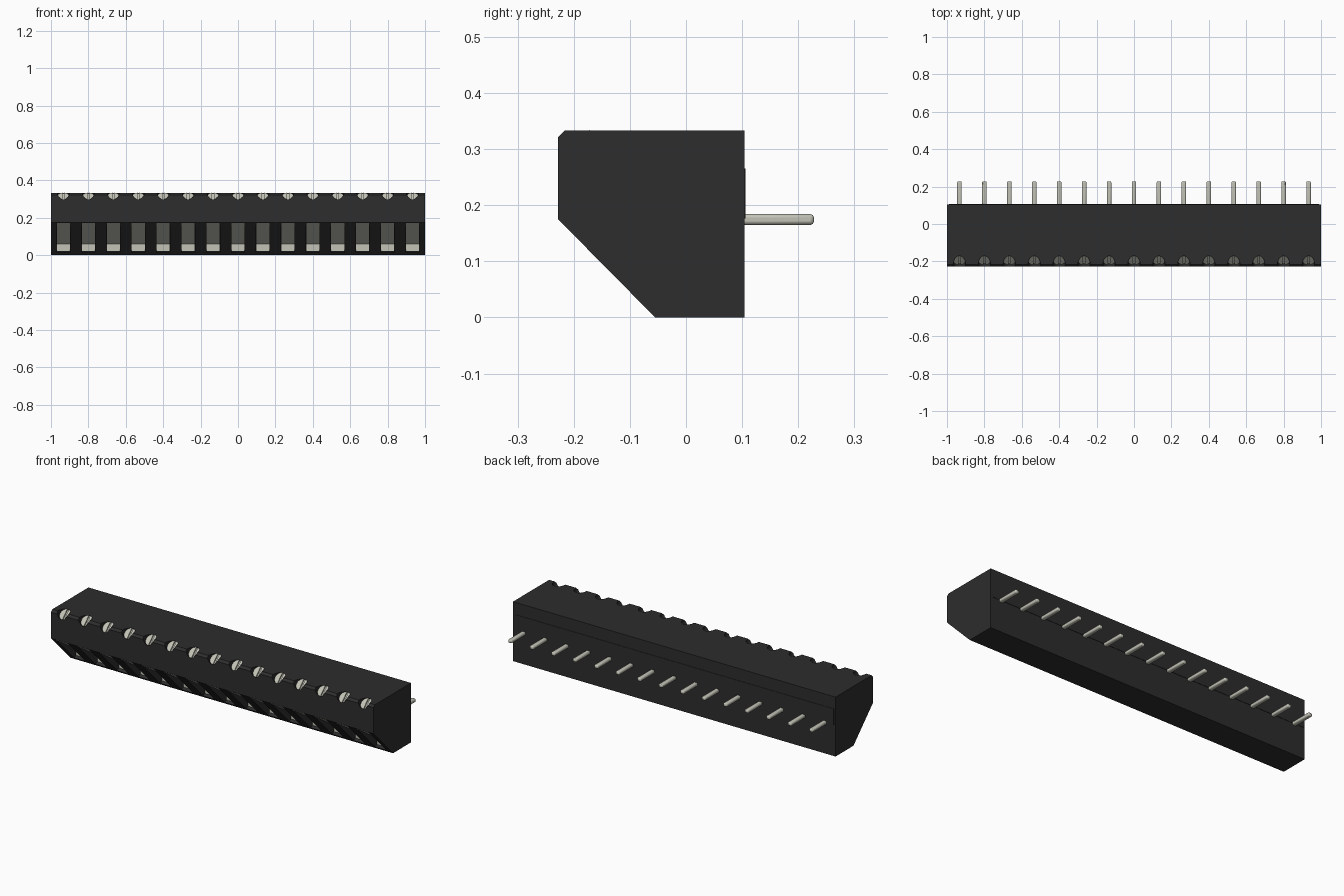
import bpy, bmesh, math
from mathutils import Matrix, Vector

if "Cube" in bpy.data.objects:
    bpy.data.objects.remove(bpy.data.objects["Cube"], do_unlink=True)

COUNT = 15
PITCH = 2 / COUNT
XS = [(i - (COUNT - 1) / 2) * PITCH for i in range(COUNT)]
TILT = Matrix.Rotation(math.radians(45), 4, 'X')   # local +z faces up and forward
SCREW_Y, SCREW_Z, SCREW_R = -0.195, 0.311, 0.033


def material(name, rgb, rough):
    m = bpy.data.materials.new(name)
    m.use_nodes = True
    m.diffuse_color = (*rgb, 1)
    bsdf = next(n for n in m.node_tree.nodes if n.type == 'BSDF_PRINCIPLED')
    bsdf.inputs["Base Color"].default_value = (*rgb, 1)
    bsdf.inputs["Roughness"].default_value = rough
    return m


BLACK = material("black plastic", (0.026, 0.026, 0.026), 0.6)
METAL = material("tinned metal", (0.54, 0.54, 0.47), 0.5)


def finish(bm, name, mat):
    bmesh.ops.recalc_face_normals(bm, faces=bm.faces)
    me = bpy.data.meshes.new(name)
    bm.to_mesh(me)
    bm.free()
    me.materials.append(mat)
    ob = bpy.data.objects.new(name, me)
    bpy.context.collection.objects.link(ob)
    return ob


def prism(bm, points, vec):
    """Closed solid from a planar outline swept along vec."""
    face = bm.faces.new([bm.verts.new(p) for p in points])
    ext = bmesh.ops.extrude_face_region(bm, geom=[face], use_keep_orig=True)
    verts = [g for g in ext["geom"] if isinstance(g, bmesh.types.BMVert)]
    bmesh.ops.translate(bm, verts=verts, vec=vec)


def side_prism(bm, profile, x, width):
    """Sweep a (y, z) profile across x, centred on x."""
    prism(bm, [(x - width / 2, y, z) for y, z in profile], (width, 0, 0))


def screw_frame(x):
    return Matrix.Translation((x, SCREW_Y, SCREW_Z)) @ TILT


# Housing
bm = bmesh.new()
side_prism(bm, [(-0.228, 0.175), (-0.228, 0.321), (-0.216, 0.333), (0.104, 0.333),
                (0.104, 0), (-0.055, 0)], 0, 2)
housing = finish(bm, "housing", BLACK)

# Wire pockets and tilted screw bores
bm = bmesh.new()
for x in XS:
    side_prism(bm, [(-0.226, 0.174), (-0.05, 0.06), (-0.05, 0.02), (-0.07, 0.012),
                    (-0.26, 0.012), (-0.26, 0.174)], x, 0.072)
    bmesh.ops.create_cone(bm, cap_ends=True, segments=24, radius1=SCREW_R, radius2=SCREW_R,
                          depth=0.12, matrix=screw_frame(x) @ Matrix.Translation((0, 0, 0.05)))
cutter = finish(bm, "housing_cutter", BLACK)
cutter.hide_render = True
mod = housing.modifiers.new("openings", 'BOOLEAN')
mod.operation = 'DIFFERENCE'
mod.solver = 'EXACT'
mod.object = cutter
bpy.context.view_layer.objects.active = housing
bpy.ops.object.modifier_apply(modifier=mod.name)
bpy.data.objects.remove(cutter, do_unlink=True)

# Raised strip on the back
bm = bmesh.new()
side_prism(bm, [(0.103, 0.176), (0.106, 0.176), (0.106, 0.265), (0.103, 0.265)], 0, 1.98)
finish(bm, "back_strip", BLACK)

# Metal clamps lining each pocket
bm = bmesh.new()
for x in XS:
    side_prism(bm, [(-0.223, 0.170), (-0.053, 0.060), (-0.053, 0.022),
                    (-0.048, 0.022), (-0.048, 0.064), (-0.221, 0.176)], x, 0.070)
finish(bm, "wire_clamps", METAL)

# Slotted screw heads: a disc carrying two half-round lands
bm = bmesh.new()
for x in XS:
    frame = screw_frame(x)
    bmesh.ops.create_cone(bm, cap_ends=True, segments=24, radius1=SCREW_R, radius2=SCREW_R,
                          depth=0.008, matrix=frame @ Matrix.Translation((0, 0, -0.012)))
    up = (frame.to_3x3() @ Vector((0, 0, 1))) * 0.008
    limit = math.acos(0.005 / SCREW_R)
    for side in (-1, 1):
        arc = [-limit + 2 * limit * k / 12 for k in range(13)]
        prism(bm, [frame @ Vector((side * SCREW_R * math.cos(a), SCREW_R * math.sin(a), -0.008))
                   for a in arc], up)
finish(bm, "screw_heads", METAL)

# Solder pins with rounded tips
bm = bmesh.new()
for x in XS:
    place = Matrix.Translation((x, 0.159, 0.1745)) @ Matrix.Diagonal((0.024, 0.138, 0.019, 1))
    bmesh.ops.create_cube(bm, size=1, matrix=place)
pins = finish(bm, "solder_pins", METAL)
bevel = pins.modifiers.new("rounding", 'BEVEL')
bevel.width = 0.006
bevel.segments = 2

for ob in bpy.context.selected_objects:
    ob.select_set(False)
for name in ("screw_heads", "solder_pins", "housing"):
    ob = bpy.data.objects[name]
    ob.select_set(True)
    bpy.context.view_layer.objects.active = ob
bpy.ops.object.shade_smooth_by_angle(angle=math.radians(30))
